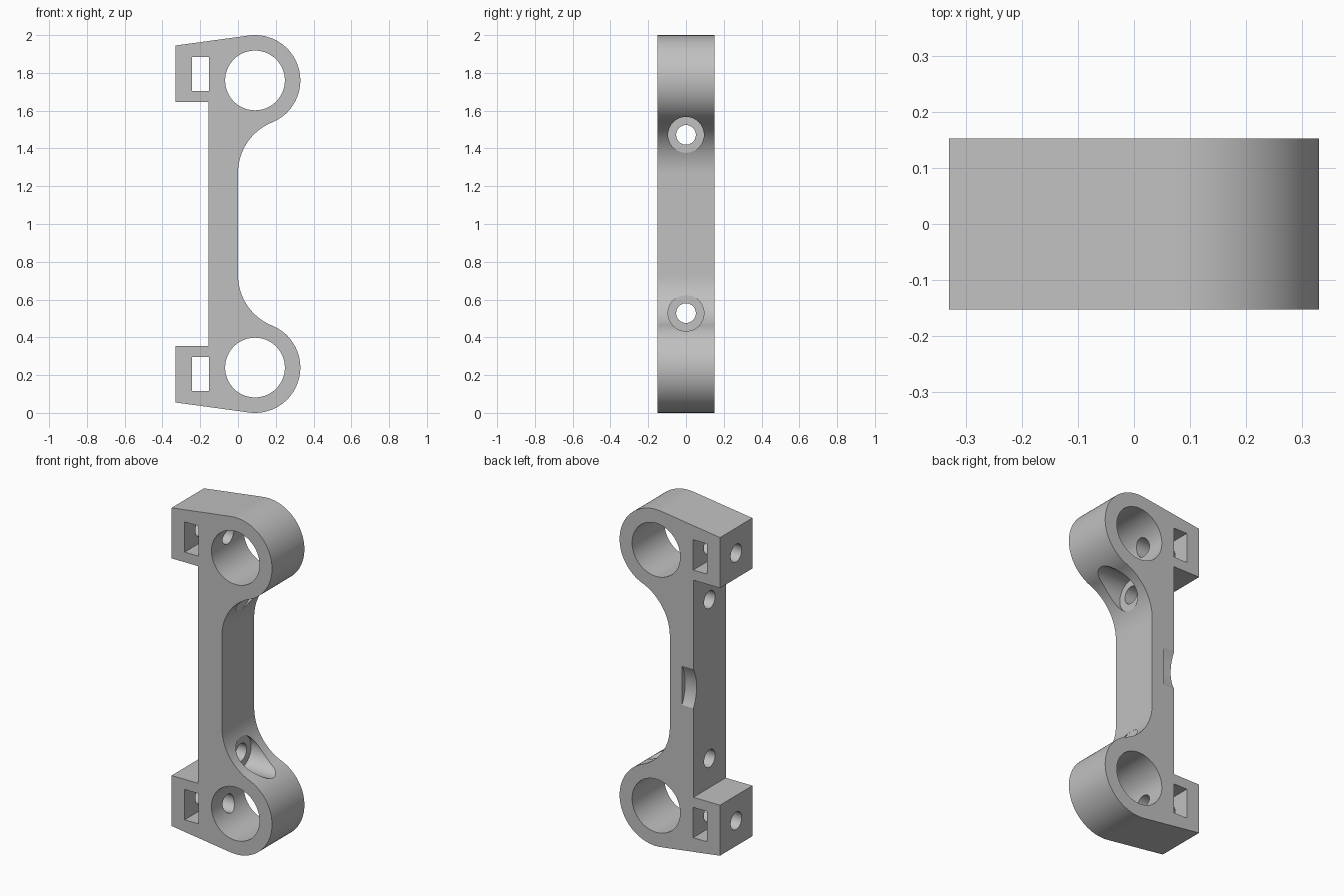
import bpy, bmesh, math
from mathutils import Matrix, Vector

if "Cube" in bpy.data.objects:
    bpy.data.objects.remove(bpy.data.objects["Cube"], do_unlink=True)

HALF = 0.152                      # half the depth
LEFT, BAR_LEFT = -0.33, -0.155    # clamp block face and bar face
EYE, EYE_R, BORE_R = Vector((0.09, 1.76)), 0.24, 0.158
FILLET, FILLET_R = Vector((0.289, 1.27)), 0.289
LUG_Z = 1.795                     # height of the clamp bolt

grey = bpy.data.materials.new("light grey")
grey.use_nodes = True
colour = (0.53, 0.53, 0.53, 1)
grey.diffuse_color = colour
grey.node_tree.nodes["Principled BSDF"].inputs["Base Color"].default_value = colour


def make_object(name, bm):
    bmesh.ops.recalc_face_normals(bm, faces=bm.faces)
    mesh = bpy.data.meshes.new(name)
    bm.to_mesh(mesh)
    bm.free()
    mesh.materials.append(grey)
    obj = bpy.data.objects.new(name, mesh)
    bpy.context.collection.objects.link(obj)
    return obj


def arc(centre, radius, start, end, steps):
    angles = [start + (end - start) * i / steps for i in range(steps + 1)]
    return [centre + radius * Vector((math.cos(a), math.sin(a))) for a in angles]


def cylinder(name, axis, centre, radius, length, sides=64):
    bm = bmesh.new()
    turn = Matrix.Rotation(math.pi / 2, 4, "X" if axis == "Y" else "Y")
    bmesh.ops.create_cone(bm, cap_ends=True, segments=sides, radius1=radius,
                          radius2=radius, depth=length,
                          matrix=Matrix.Translation(centre) @ turn)
    return make_object(name, bm)


def box(name, centre, size):
    bm = bmesh.new()
    bmesh.ops.create_cube(bm, size=1, matrix=Matrix.Translation(centre)
                          @ Matrix.Diagonal((*size, 1)))
    return make_object(name, bm)


# Upper half outline: clamp block, sloped top, round eye, concave fillet
corner = Vector((LEFT, 1.945))
to_corner = corner - EYE
tangent = math.atan2(to_corner.y, to_corner.x) - math.acos(EYE_R / to_corner.length)
to_fillet = FILLET - EYE
join = math.atan2(to_fillet.y, to_fillet.x)
upper = [Vector((BAR_LEFT, 1.645)), Vector((LEFT, 1.645)), corner]
upper += arc(EYE, EYE_R, tangent, join, 48)
upper += arc(FILLET, FILLET_R, join + math.pi, math.pi, 24)[1:]
outline = upper + [Vector((p.x, 2 - p.y)) for p in reversed(upper)]

# Extruded bracket body
bm = bmesh.new()
face = bm.faces.new([bm.verts.new((p.x, -HALF, p.y)) for p in outline])
moved = bmesh.ops.extrude_face_region(bm, geom=[face])["geom"]
bmesh.ops.translate(bm, vec=(0, 2 * HALF, 0),
                    verts=[v for v in moved if isinstance(v, bmesh.types.BMVert)])
body = make_object("bracket_body", bm)

# Cutters for each end
cutters = []
for end, flip in (("upper", False), ("lower", True)):
    def height(z):
        return 2 - z if flip else z
    cutters += [
        cylinder(end + "_bore", "Y", (EYE.x, 0, height(EYE.y)), BORE_R, 1, 96),
        box(end + "_nut_slot", (-0.199, 0, height(LUG_Z)), (0.09, 1, 0.18)),
        cylinder(end + "_clamp_hole", "X", (-0.2, 0, height(LUG_Z)), 0.052, 0.5),
        cylinder(end + "_bolt_hole", "X", (0, 0, height(1.472)), 0.052, 1),
        cylinder(end + "_bolt_recess", "X", (0.52, 0, height(1.472)), 0.095, 1),
    ]
# Shallow round relief on the rear edge of the bar
cutters.append(cylinder("edge_relief", "X", (-0.18, HALF + 0.21, 1), 0.24, 0.2, 128))

for cutter in cutters:
    cutter.hide_render = True
    cut = body.modifiers.new(cutter.name, "BOOLEAN")
    cut.operation = "DIFFERENCE"
    cut.solver = "EXACT"
    cut.object = cutter

# Bake the cuts and drop the cutters
bpy.context.view_layer.update()
evaluated = body.evaluated_get(bpy.context.evaluated_depsgraph_get())
baked = bpy.data.meshes.new_from_object(evaluated)
body.modifiers.clear()
body.data = baked
for cutter in cutters:
    bpy.data.objects.remove(cutter, do_unlink=True)
baked.materials.clear()
baked.materials.append(grey)
for polygon in baked.polygons:
    polygon.material_index = 0

# Smooth curved walls with crisp rims
bpy.ops.object.select_all(action="DESELECT")
body.select_set(True)
bpy.context.view_layer.objects.active = body
bpy.ops.object.shade_smooth_by_angle(angle=math.radians(20))
